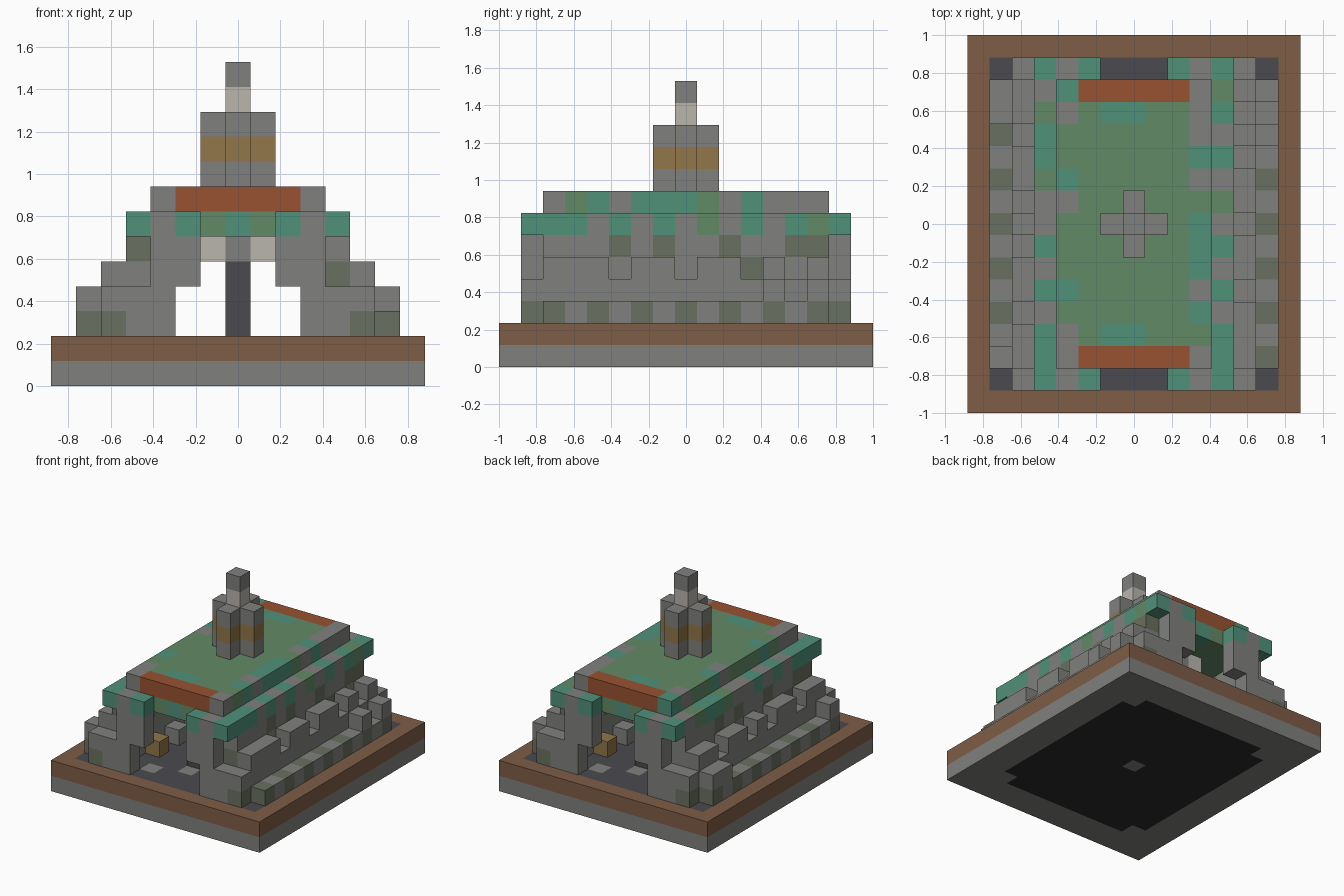
import bpy
import bmesh
from mathutils import Vector

cube = bpy.data.objects.get("Cube")
if cube:
    bpy.data.objects.remove(cube, do_unlink=True)

UNIT = 2 / 17  # edge of one block
PALETTE = {
    "stone": "80807e", "earth": "7e5d46", "slate": "4a4a50", "charcoal": "2a2a2e",
    "plaster": "bab6ae", "ochre": "92764a", "rust": "985232", "teal": "50917a",
    "grass": "628a66", "moss": "697060",
}
NAMES = list(PALETTE)


def linear(h):
    c = int(h, 16) / 255
    return ((c + 0.055) / 1.055) ** 2.4


def make_material(name):
    text = PALETTE[name]
    colour = [linear(text[i:i + 2]) for i in (0, 2, 4)] + [1]
    mat = bpy.data.materials.new(name)
    mat.use_nodes = True
    mat.diffuse_color = colour
    mat.node_tree.nodes["Principled BSDF"].inputs["Base Color"].default_value = colour
    return mat


MATERIALS = [make_material(n) for n in NAMES]
parts = {}  # part name -> {block position: colour name}


def span(n):
    return range(-n, n + 1)


def fill(part, xs, ys, zs, colour="stone"):
    """Fill a range of blocks; colour is a name or a rule of x, y, z."""
    cells = parts.setdefault(part, {})
    for x in xs:
        for y in ys:
            for z in zs:
                cells[x, y, z] = colour(x, y, z) if callable(colour) else colour


# Base slab with a dark panel below
def slab_colour(x, y, z):
    inside = abs(x) < 6 and abs(y) < 7 and (abs(x), abs(y)) != (5, 6)
    return "charcoal" if inside and (x or y) else "stone"


fill("base_slab", span(7), span(8), [0], slab_colour)

# Earth border around a slate floor with a few worn stones
WORN = [(-2, -6), (0, -5), (2, 6), (0, 5)]
fill("floor", span(6), span(7), [1], lambda x, y, z: "stone" if (x, y) in WORN else "slate")
for s in (-1, 1):
    fill("earth_border", [7 * s], span(8), [1], "earth")
    fill("earth_border", span(6), [8 * s], [1], "earth")

# Stepped side walls: low kerb, battlement, tall inner wall
GAPS = {1: (-3, 0, 3, 5), -1: (-4, -1, 1, 4)}
KERB_POSTS = {1: (4, 6), -1: (-6, 5, 6)}


def inner_colour(x, y, z):
    if z == 5 and y in (-3, -1, 2, 5, 6) and x > 0:
        return "moss"
    if z == 5 and y in (-6, -5, -2, 1, 3) and x < 0:
        return "moss"
    return "moss" if z == 4 and (x, y) in ((4, 3), (4, -6), (-4, -4)) else "stone"


for s, side in ((1, "left"), (-1, "right")):
    fill(side + "_kerb", [6 * s], span(6), [2],
         lambda x, y, z: "moss" if y % 2 == 0 else "stone")
    fill(side + "_kerb", [6 * s], KERB_POSTS[s], [3])
    fill(side + "_battlement", [5 * s], span(7), [2, 3],
         lambda x, y, z: "moss" if z == 2 and abs(y) == 7 else "stone")
    merlons = [y for y in span(6) if y not in GAPS[s]]
    fill(side + "_battlement", [5 * s], merlons, [4])
    fill(side + "_inner_wall", [4 * s], span(6), range(2, 6), inner_colour)
    # Crate beside the door and a stone bench
    fill(side + "_crate", [3 * s], [4 * s], [2], "ochre")
    fill(side + "_bench", [3 * s], [-2, 0, 2], [2])

# Gateways at both ends
for e, end in ((-1, "front"), (1, "back")):
    for s in (-1, 1):
        fill(end + "_gateway", [3 * s], [7 * e], range(2, 6))
        fill(end + "_gateway", [4 * s], [7 * e], [2, 3])
        fill(end + "_gateway", [2 * s], [7 * e], [4, 5])
        fill(end + "_lamps", [s], [4 * e], [5], "plaster")
    fill(end + "_pillar", [0], [4 * e], range(2, 5), "slate")
    fill(end + "_pillar", [0], [4 * e], [5])


# Lower roof tier, open above each doorway
EDGE_TEAL = {1: (-7, -6, -5, -3, -1, 3, 5), -1: (-7, -6, -5, -3, -1, 3, 4)}
EDGE_GRASS = {1: (1, 6), -1: (5, 2)}


def eave_colour(x, y, z):
    if abs(y) == 7:
        return "stone" if abs(x) == 3 else "teal"
    if abs(x) == 4:
        s = 1 if x > 0 else -1
        if y in EDGE_TEAL[s]:
            return "teal"
        return "grass" if y in EDGE_GRASS[s] else "stone"
    return "teal" if x == 0 and abs(y) == 6 else "grass"


fill("eaves", span(4), span(6), [6], eave_colour)
for e in (-1, 1):
    for s in (-1, 1):
        fill("eaves", [s * i for i in (2, 3, 4)], [7 * e], [6], eave_colour)

# Upper roof tier with rust ridge strips
TRIM_TEAL = {1: (-4, -2, -1, 0, 3), -1: (-3, 2, 6)}
TRIM_GRASS = {1: (-5, 1), -1: (-4, -2, -1, 0, 3, 4)}


def roof_colour(x, y, z):
    if abs(x) == 3:
        s = 1 if x > 0 else -1
        if y in TRIM_TEAL[s]:
            return "teal"
        return "grass" if y in TRIM_GRASS[s] else "stone"
    if abs(y) == 6:
        return "rust"
    return "teal" if abs(y) == 5 and x in (-1, 0) else "grass"


fill("roof", span(3), span(6), [7], roof_colour)

# Cross-shaped tower with a banded shaft and a finial
BANDS = {8: "stone", 9: "ochre", 10: "stone"}
for x, y in ((0, 0), (1, 0), (-1, 0), (0, 1), (0, -1)):
    fill("tower", [x], [y], BANDS, lambda x, y, z: BANDS[z])
fill("finial", [0], [0], [11], "plaster")
fill("finial", [0], [0], [12], "stone")

# Build one mesh per part, keeping only faces open to the air
occupied = {cell for cells in parts.values() for cell in cells}
AXES = [Vector(a) for a in ((1, 0, 0), (0, 1, 0), (0, 0, 1))]


def build(name, cells):
    bm = bmesh.new()
    for cell, colour in cells.items():
        centre = Vector(cell) + AXES[2] / 2
        for i, axis in enumerate(AXES):
            u, v = AXES[(i + 1) % 3] / 2, AXES[(i + 2) % 3] / 2
            for sign in (-1, 1):
                n = axis * sign
                if tuple(int(c) for c in Vector(cell) + n) in occupied:
                    continue
                mid = centre + n / 2
                ring = [mid - u - v, mid + u - v, mid + u + v, mid - u + v]
                face = bm.faces.new([bm.verts.new(p * UNIT) for p in ring[::sign]])
                face.material_index = NAMES.index(colour)
    bmesh.ops.remove_doubles(bm, verts=bm.verts, dist=UNIT / 100)
    mesh = bpy.data.meshes.new(name)
    bm.to_mesh(mesh)
    bm.free()
    for mat in MATERIALS:
        mesh.materials.append(mat)
    bpy.context.collection.objects.link(bpy.data.objects.new(name, mesh))


for part_name, part_cells in parts.items():
    build(part_name, part_cells)
